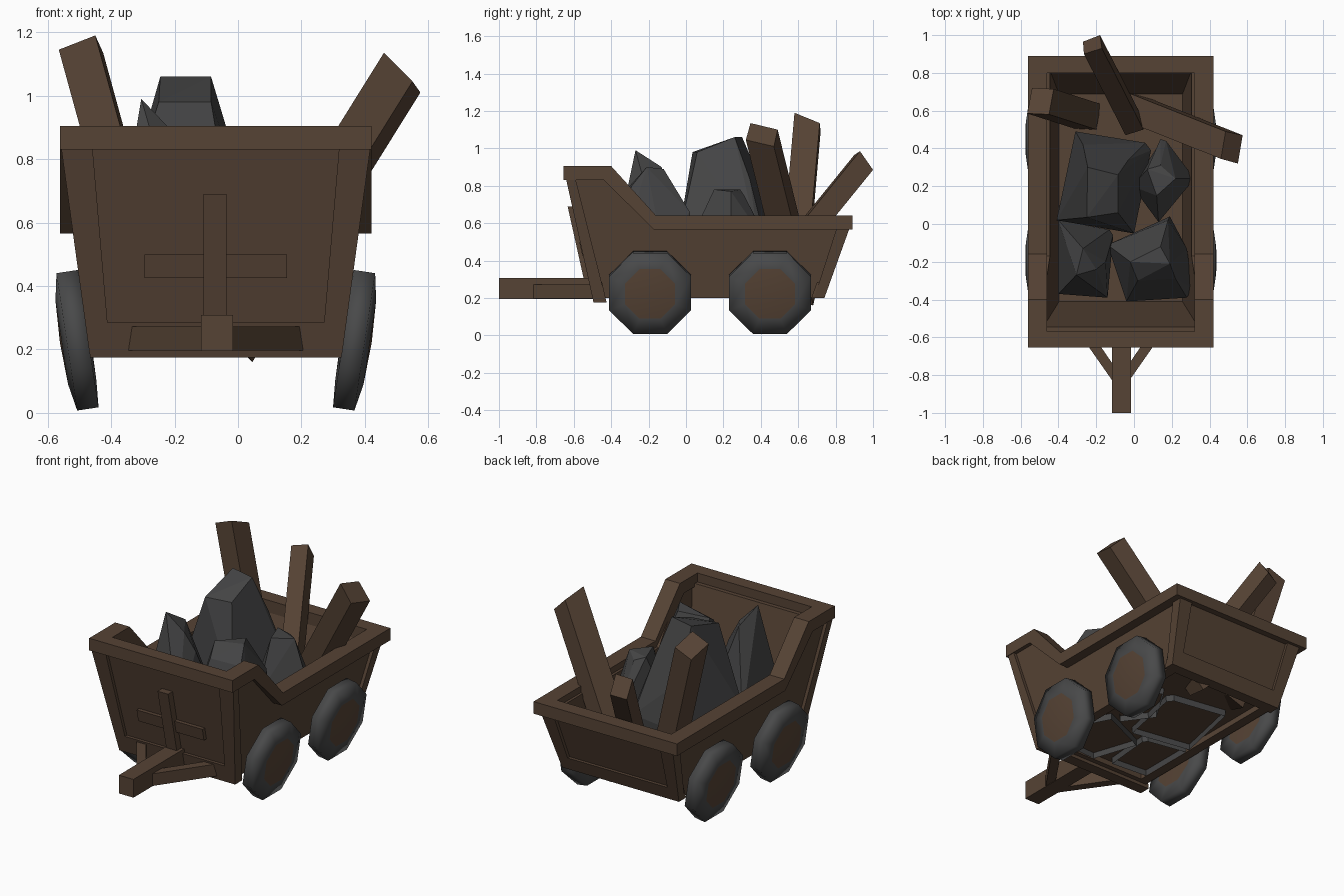
import bpy, bmesh, math
from mathutils import Vector, Matrix

if "Cube" in bpy.data.objects:
    bpy.data.objects.remove(bpy.data.objects["Cube"])

CX = -0.07  # centre line of the cart


def material(name, rgb):
    m = bpy.data.materials.new(name)
    m.diffuse_color = (*rgb, 1)
    m.use_nodes = True
    m.node_tree.nodes["Principled BSDF"].inputs["Base Color"].default_value = m.diffuse_color
    return m


WOOD = material("brown wood", (0.093, 0.056, 0.035))
STONE = material("dark grey stone", (0.060, 0.060, 0.061))
TYRE = material("grey wheel rim", (0.066, 0.067, 0.068))


def finish(name, bm, *mats):
    bmesh.ops.recalc_face_normals(bm, faces=bm.faces)
    me = bpy.data.meshes.new(name)
    bm.to_mesh(me)
    bm.free()
    for m in mats:
        me.materials.append(m)
    ob = bpy.data.objects.new(name, me)
    bpy.context.collection.objects.link(ob)
    return ob


def prism(name, pts, offset, mat=WOOD):
    """Flat polygon pushed along an offset vector."""
    bm = bmesh.new()
    a = [bm.verts.new(p) for p in pts]
    b = [bm.verts.new(Vector(p) + Vector(offset)) for p in pts]
    bm.faces.new(a)
    bm.faces.new(b[::-1])
    for i in range(len(a)):
        j = (i + 1) % len(a)
        bm.faces.new((a[i], a[j], b[j], b[i]))
    return finish(name, bm, mat)


def taper(name, r0, z0, r1, z1):
    """Block between two rectangles (x0, x1, y0, y1) at two heights."""
    bm = bmesh.new()
    rings = []
    for (x0, x1, y0, y1), z in ((r0, z0), (r1, z1)):
        rings.append([bm.verts.new((CX + x, y, z)) for x, y in
                      ((x0, y0), (x1, y0), (x1, y1), (x0, y1))])
    a, b = rings
    bm.faces.new(a[::-1])
    bm.faces.new(b)
    for i in range(4):
        j = (i + 1) % 4
        bm.faces.new((a[i], a[j], b[j], b[i]))
    return finish(name, bm, WOOD)


def box(name, x0, x1, y0, y1, z0, z1):
    return taper(name, (x0, x1, y0, y1), z0, (x0, x1, y0, y1), z1)


# Sloping outer planes of the tub
def hx(z): return 0.40 + 0.1375 * (z - 0.2)
def yf(z): return -0.50 - 0.222 * (z - 0.2)
def yb(z): return 0.74 + 0.36 * (z - 0.2)


# Side walls, corner posts and stepped side rims
rim = [(-.655, .905), (-.40, .905), (-.16, .64), (.89, .64),
       (.89, .565), (-.17, .565), (-.44, .83), (-.655, .83)]
wall = [(yf(.2) + .04, .2), (yb(.2) - .04, .2), (yb(.6) - .04, .6),
        (-.17, .6), (-.42, .87), (yf(.87) + .04, .87)]
for s, side in ((-1, "left"), (1, "right")):
    prism(side + "_wall", [(CX + s * (hx(z) - .02), y, z) for y, z in wall], (-s * .06, 0, 0))
    prism(side + "_rim", [(CX + s * .491, y, z) for y, z in rim], (-s * .10, 0, 0))
    z0, z1 = .185, .86
    taper(side + "_front_post",
          (s * (hx(z0) - .065), s * hx(z0), yf(z0), yf(z0) + .07), z0,
          (s * (hx(z1) - .10), s * hx(z1), yf(z1), yf(z1) + .05), z1)
    z0, z1 = .20, .60
    taper(side + "_back_post",
          (s * (hx(z0) - .065), s * hx(z0), yb(z0) - .055, yb(z0)), z0,
          (s * (hx(z1) - .09), s * hx(z1), yb(z1) - .07, yb(z1)), z1)

# Front and back panels, bottom rails and rims
for name, f, d, top, low, t in (("front", yf, 1, .85, .175, .10), ("back", yb, -1, .60, .20, .07)):
    wa, wb = hx(.2) - .03, hx(top) - .03
    taper(name + "_panel", (-wa, wa, f(.2) + d * .02, f(.2) + d * t), .2,
          (-wb, wb, f(top) + d * .02, f(top) + d * t), top)
    wa, wb = hx(low), hx(.285) - .01
    taper(name + "_bottom_rail", (-wa, wa, f(low), f(low) + d * .07), low,
          (-wb, wb, f(.285), f(.285) + d * .07), .285)
box("front_rim", -.40, .40, -.655, -.57, .83, .905)
box("back_rim", -.40, .40, .80, .89, .565, .64)
box("floor", -.36, .36, -.46, .70, .24, .25)

# Cross on the front panel
prism("front_cross_bar", [(CX + x, yf(z) - .004, z) for x, z in
                          ((-.225, .425), (.225, .425), (.225, .50), (-.225, .50))], (0, .05, 0))
prism("front_upright", [(CX + x, yf(z) - .024, z) for x, z in
                        ((-.038, .29), (.034, .29), (.034, .69), (-.038, .69))], (0, .07, 0))

# Draw bar with two diagonal braces
box("draw_bar", -.046, .054, -1.0, -.48, .195, .308)
for s, side in ((-1, "left"), (1, "right")):
    prism(side + "_draw_brace", [(CX + s * x, y, .197) for x, y in
                                 ((.03, -.85), (.275, -.50), (.215, -.49), (.03, -.76))],
          (0, 0, .075))


# Eight-sided domed wheels, leaning outward at the top
def wheel(name, s, y):
    bm = bmesh.new()
    prof = [(.145, .050), (.237, .034), (.237, -.034), (.145, -.040)]
    rings = [[bm.verts.new((s * x, r * math.cos(a), r * math.sin(a)))
              for a in (math.pi / 8 + k * math.pi / 4 for k in range(8))] for r, x in prof]
    for a, b in zip(rings, rings[1:]):
        for i in range(8):
            j = (i + 1) % 8
            bm.faces.new((a[i], a[j], b[j], b[i]))
    for ring, x in ((rings[0], .056), (rings[-1], -.042)):
        c = bm.verts.new((s * x, 0, 0))
        for i in range(8):
            bm.faces.new((ring[i], ring[(i + 1) % 8], c)).material_index = 1
    for f in bm.faces:
        f.smooth = True
    ob = finish(name, bm, TYRE, WOOD)
    ob.matrix_world = (Matrix.Translation((CX + s * .436, y, .229))
                       @ Matrix.Rotation(s * math.radians(8.6), 4, 'Y'))


for s, side in ((-1, "left"), (1, "right")):
    wheel(side + "_front_wheel", s, -.192)
    wheel(side + "_back_wheel", s, .449)


# Rocks: hull of an outline at its widest height, a smaller foot and a few
# upper points, open underneath
def rock(name, outline, wide_z, upper):
    bm = bmesh.new()
    c = sum((Vector(p) for p in outline), Vector((0, 0))) / len(outline)
    for p in outline:
        q = c + (Vector(p) - c) * .92
        bm.verts.new((q.x, q.y, .2))
        bm.verts.new((*p, wide_z))
    for p in upper:
        bm.verts.new(p)
    bmesh.ops.convex_hull(bm, input=bm.verts)
    bmesh.ops.delete(bm, geom=[v for v in bm.verts if not v.link_faces], context='VERTS')
    bmesh.ops.dissolve_limit(bm, angle_limit=math.radians(6), verts=bm.verts, edges=bm.edges)
    bmesh.ops.recalc_face_normals(bm, faces=bm.faces)
    under = [f for f in bm.faces if f.normal.z < -.9]
    bmesh.ops.delete(bm, geom=under, context='FACES')
    finish(name, bm, STONE)


rock("tall_rock", [(-.31, .49), (.06, .43), (.09, .39), (0, -.05), (-.41, .02)], .48,
     [(-.245, .30, 1.06), (-.085, .26, 1.06), (-.085, .06, .98), (-.25, .035, .98),
      (-.03, .34, .84), (-.27, .42, .78)])
rock("pointed_rock", [(-.40, .02), (-.13, -.03), (-.11, -.06), (-.14, -.39), (-.40, -.37)], .42,
     [(-.305, -.27, .99), (-.27, -.13, .90), (-.20, -.24, .88), (-.15, -.20, .76),
      (-.31, -.30, .82)])
rock("wide_rock", [(.19, .04), (.28, -.13), (.31, -.34), (.28, -.39), (-.04, -.41), (-.14, -.11)],
     .48, [(.14, -.12, .89), (-.02, -.20, .86), (.19, -.21, .90), (.18, .02, .66),
           (.02, -.30, .80), (.22, -.29, .80)])
rock("small_rock", [(.14, .45), (.17, .44), (.32, .24), (.13, .01), (-.01, .20)], .48,
     [(.07, .29, .78), (.12, .15, .78), (.22, .24, .77), (.14, .31, .75)])

# Loose planks standing in the back of the cart: upper end, then run to the foot
prism("right_plank", [(.46, .345, 1.135), (.485, .49, 1.10), (.575, .47, 1.01),
                      (.55, .32, 1.045)], (-.53, .21, -.85))
prism("left_plank", [(-.565, .585, 1.145), (-.45, .58, 1.19), (-.425, .715, 1.135),
                     (-.54, .72, 1.09)], (.25, -.08, -.91))
prism("back_plank", [(-.265, .90, .965), (-.17, .93, .985), (-.18, 1.0, .885),
                     (-.27, .965, .865)], (.22, -.43, -.53))
